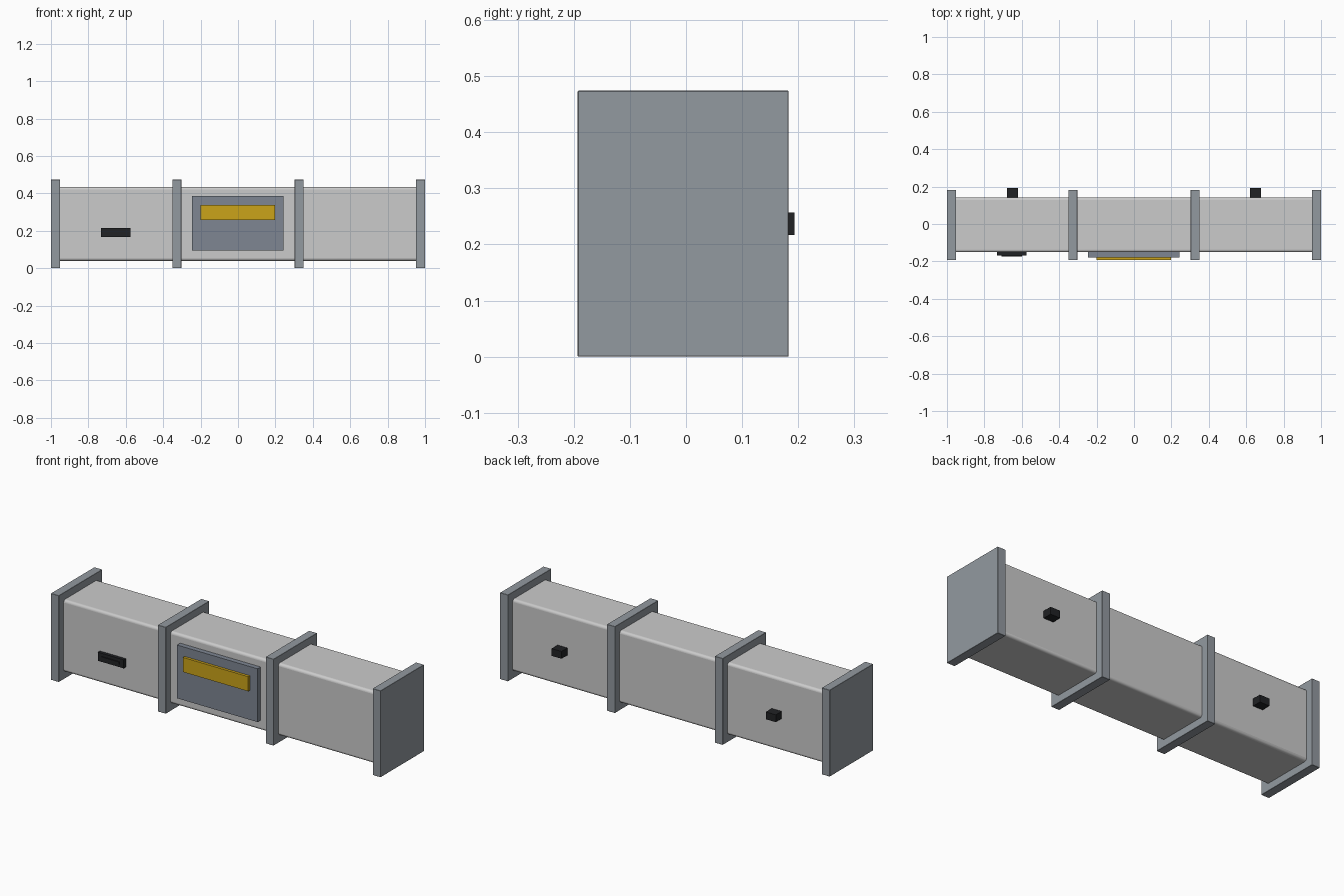
import bpy

if "Cube" in bpy.data.objects:
    bpy.data.objects.remove(bpy.data.objects["Cube"])


def material(name, color):
    m = bpy.data.materials.new(name)
    m.diffuse_color = (*color, 1)
    m.use_nodes = True
    m.node_tree.nodes["Principled BSDF"].inputs["Base Color"].default_value = m.diffuse_color
    return m


steel = material("flange_grey", (0.29, 0.32, 0.35))
slate = material("panel_grey", (0.21, 0.24, 0.29))
yellow = material("label_yellow", (0.6, 0.37, 0.01))
black = material("black_plastic", (0.015, 0.016, 0.018))


def box(name, x, y, z, mat=None, bevel=0, segments=1):
    """Box from (min, max) ranges on each axis."""
    r = (x, y, z)
    bpy.ops.mesh.primitive_cube_add(size=1, location=[(a + b) / 2 for a, b in r])
    o = bpy.context.object
    o.name = name
    o.scale = [b - a for a, b in r]
    bpy.ops.object.transform_apply(location=False, rotation=False, scale=True)
    if mat:
        o.data.materials.append(mat)
    if bevel:
        m = o.modifiers.new("Bevel", 'BEVEL')
        m.width = bevel
        m.segments = segments
    return o


# Long duct with softly rounded edges
box("duct_body", (-0.98, 0.98), (-0.151, 0.142), (0.04, 0.434), bevel=0.014, segments=4)
bpy.ops.object.shade_smooth_by_angle()

# Four flange plates
for i, x in enumerate((-0.976, -0.327, 0.327, 0.976)):
    box(f"flange_{i + 1}", (x - 0.024, x + 0.024), (-0.193, 0.183), (0, 0.474),
        steel, bevel=0.001)

# Front access panel with its yellow label plate
box("access_panel", (-0.245, 0.243), (-0.178, -0.15), (0.095, 0.387), slate)
box("label_plate", (-0.2, 0.197), (-0.193, -0.177), (0.257, 0.337), yellow)

# Front slot handle
box("handle_plate", (-0.732, -0.575), (-0.169, -0.15), (0.167, 0.214), black)
box("handle_bar", (-0.708, -0.6), (-0.174, -0.168), (0.184, 0.197), black)

# Rear connectors
for side, x in (("left", -0.65), ("right", 0.65)):
    box(f"rear_connector_{side}", (x - 0.03, x + 0.03), (0.14, 0.193), (0.217, 0.257), black)
